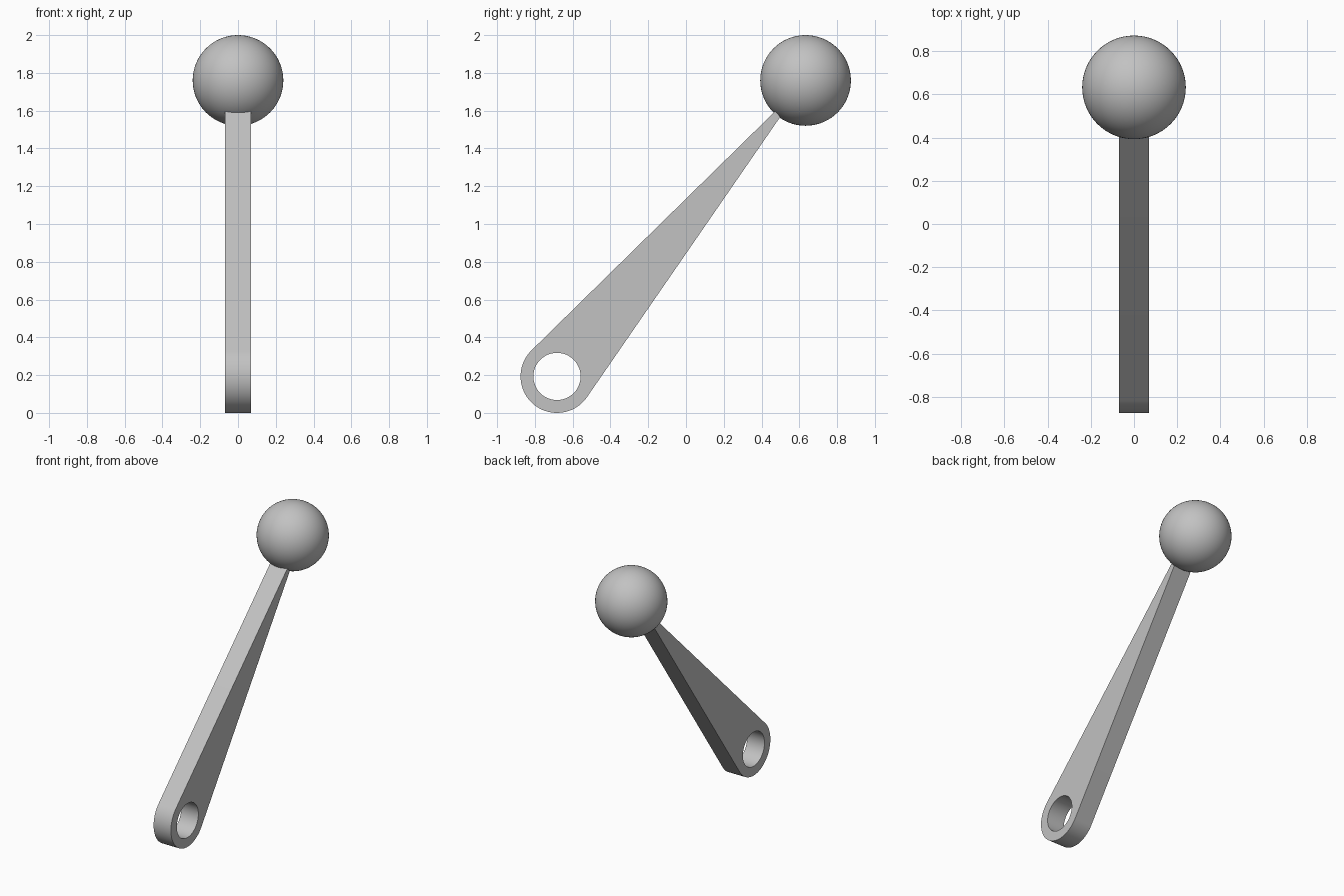
import bpy, bmesh
from math import sin, cos, pi, atan2, acos, hypot, radians

cube = bpy.data.objects.get("Cube")
if cube:
    bpy.data.objects.remove(cube, do_unlink=True)

# Single grey material
grey = bpy.data.materials.new("plain grey")
grey.use_nodes = True
colour = (0.54, 0.54, 0.54, 1)
grey.diffuse_color = colour
grey.node_tree.nodes["Principled BSDF"].inputs["Base Color"].default_value = colour

HALF_WIDTH = 0.07
EYE = (-0.683, 0.193)          # pivot centre in (y, z)
EYE_RADIUS, HOLE_RADIUS = 0.193, 0.125
TIP_TOP, TIP_BOTTOM = (0.472, 1.597), (0.499, 1.567)


def arc(radius, start, end, count):
    """Points on a circle around the pivot."""
    angles = [start + (end - start) * i / count for i in range(count + 1)]
    return [(EYE[0] + radius * cos(a), EYE[1] + radius * sin(a)) for a in angles]


def tangent_angle(tip, side):
    """Angle on the eye where the straight edge from a tip point touches."""
    dy, dz = tip[0] - EYE[0], tip[1] - EYE[1]
    return atan2(dz, dy) + side * acos(EYE_RADIUS / hypot(dy, dz))


def add_loop(bm, points):
    verts = [bm.verts.new((-HALF_WIDTH, y, z)) for y, z in points]
    return [bm.edges.new((v, verts[i - 1])) for i, v in enumerate(verts)]


def finish(obj):
    obj.data.materials.append(grey)
    bpy.ops.object.select_all(action="DESELECT")
    obj.select_set(True)
    bpy.context.view_layer.objects.active = obj
    bpy.ops.object.shade_smooth_by_angle(angle=radians(30))


# Tapered arm with a rounded, pierced lower end
start = tangent_angle(TIP_TOP, 1)
end = tangent_angle(TIP_BOTTOM, -1) + 2 * pi
bm = bmesh.new()
edges = add_loop(bm, arc(EYE_RADIUS, start, end, 36) + [TIP_BOTTOM, TIP_TOP])
edges += add_loop(bm, arc(HOLE_RADIUS, 0, 2 * pi, 48)[:-1])
bmesh.ops.triangle_fill(bm, edges=edges, use_beauty=True, normal=(1, 0, 0))
side = bmesh.ops.extrude_face_region(bm, geom=bm.faces[:], use_keep_orig=True)
moved = [g for g in side["geom"] if isinstance(g, bmesh.types.BMVert)]
bmesh.ops.translate(bm, verts=moved, vec=(2 * HALF_WIDTH, 0, 0))
bmesh.ops.recalc_face_normals(bm, faces=bm.faces[:])
mesh = bpy.data.meshes.new("lever_arm")
bm.to_mesh(mesh)
bm.free()
arm = bpy.data.objects.new("lever_arm", mesh)
bpy.context.collection.objects.link(arm)
finish(arm)

# Ball knob at the upper end
bpy.ops.mesh.primitive_uv_sphere_add(segments=64, ring_count=32, radius=0.24,
                                     location=(0, 0.633, 1.76))
knob = bpy.context.object
knob.name = "ball_knob"
finish(knob)
